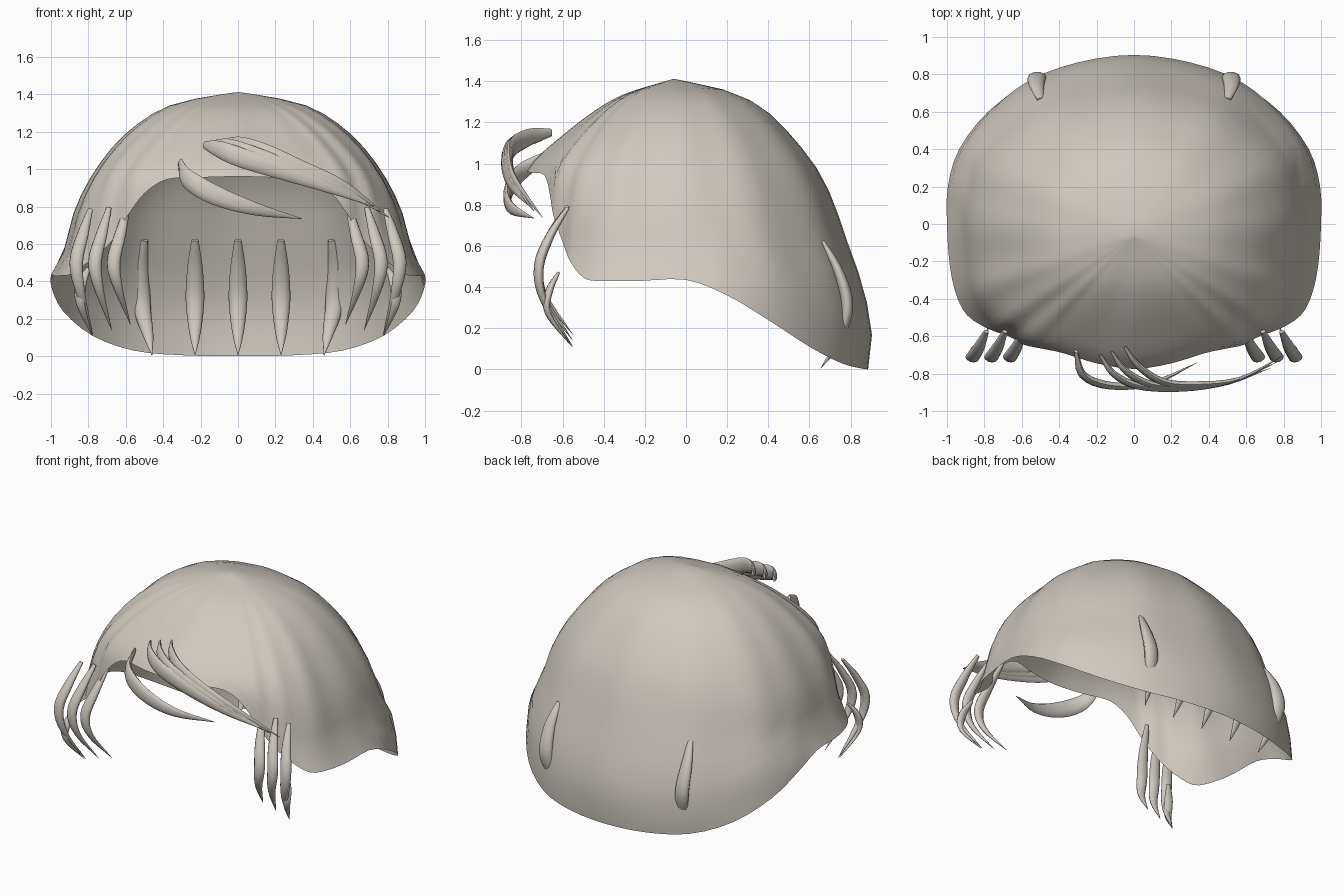
import bpy, math
from mathutils import Vector

if "Cube" in bpy.data.objects:
    bpy.data.objects.remove(bpy.data.objects["Cube"])

mat = bpy.data.materials.new("warm grey hair")
mat.diffuse_color = (0.62, 0.575, 0.52, 1)
mat.use_nodes = True
mat.node_tree.nodes["Principled BSDF"].inputs["Base Color"].default_value = mat.diffuse_color


def make(name, verts, faces, angle=60):
    me = bpy.data.meshes.new(name)
    me.from_pydata(verts, [], faces)
    me.materials.append(mat)
    ob = bpy.data.objects.new(name, me)
    bpy.context.collection.objects.link(ob)
    bpy.ops.object.select_all(action='DESELECT')
    ob.select_set(True)
    bpy.context.view_layer.objects.active = ob
    bpy.ops.object.shade_smooth_by_angle(angle=math.radians(angle))
    return ob


def spline(pts, steps=4, closed=False):
    # Catmull-Rom through the points
    pts = [Vector(p) for p in pts]
    if closed:
        q = [pts[-1]] + pts + pts[:2]
    else:
        q = [pts[0] * 2 - pts[1]] + pts + [pts[-1] * 2 - pts[-2]]
    out = []
    for i in range(1, len(q) - 2):
        for s in range(steps):
            t = s / steps
            a, b, c, d = q[i - 1:i + 3]
            out.append(.5 * (2 * b + (c - a) * t + (2 * a - 5 * b + 4 * c - d) * t * t
                             + (3 * b - a - 3 * c + d) * t ** 3))
    return out if closed else out + [pts[-1]]


# Hair cap: open shell, spokes run from the crown to the rim
rim = [(0, -.775, .96), (.2, -.745, .955), (.38, -.69, .945), (.5, -.665, .87),
       (.59, -.645, .75), (.67, -.6, .62), (.78, -.56, .52), (.89, -.49, .44),
       (.95, -.38, .43), (.985, -.22, .43), (1.0, 0, .435), (.995, .2, .36),
       (.935, .4, .24), (.78, .6, .11), (.56, .755, .03), (.3, .85, .005), (0, .885, 0)]
rim += [(-x, y, z) for x, y, z in rim[-2:0:-1]]
crown = Vector((0, -.06, 1.412))
# (radius, drop) of the dome towards the front, side and back
front = [(0, 0), (.24, .075), (.39, .165), (.54, .285), (.64, .375), (.7, .455), (.71, .6), (.7, 1.5)]
side = [(0, 0), (.2, .03), (.41, .09), (.61, .235), (.76, .42), (.865, .62), (.91, .78),
        (.94, .88), (1, .98), (1.02, 1.5)]
back = [(0, 0), (.27, .06), (.46, .165), (.66, .39), (.76, .57), (.83, .77), (.9, .96),
        (.955, 1.17), (.96, 1.28), (.94, 1.45)]
front, side, back = ([tuple(v)[:2] for v in spline([(r, h, 0) for r, h in p], 3)]
                     for p in (front, side, back))


def radius(profile, h):
    for (r0, h0), (r1, h1) in zip(profile, profile[1:]):
        if h <= h1:
            return r0 + (r1 - r0) * (h - h0) / max(h1 - h0, 1e-6)
    return profile[-1][0]


def dome(cx, cy, h):
    # rounded-square section through the dome at drop h
    f, e = (front, 2.5) if cy < 0 else (back, 2.2)
    return ((abs(cx) / radius(side, h)) ** e + (abs(cy) / radius(f, h)) ** e) ** (-1 / e)


STEPS, ROWS = 3, 14
verts, faces = [crown], []
edge = spline(rim, STEPS, True)
n = len(edge)
for i, p in enumerate(edge):
    d = p - crown
    flat = math.hypot(d.x, d.y)
    cx, cy = d.x / flat, d.y / flat
    fit = flat / dome(cx, cy, -d.z)
    for k in range(1, ROWS + 1):
        u = k / ROWS
        h = -d.z * u ** 1.7
        # shallow combed grooves
        groove = 1 + .009 * math.cos(math.pi * i / STEPS) * math.sin(math.pi * u)
        r = dome(cx, cy, h) * (1 + (fit - 1) * u) * groove
        verts.append(crown + Vector((cx * r, cy * r, -h)))
for i in range(n):
    a, b = 1 + i * ROWS, 1 + (i + 1) % n * ROWS
    faces.append((0, a, b))
    for k in range(ROWS - 1):
        faces.append((a + k, a + k + 1, b + k + 1, b + k))
make("hair_cap", verts, faces, 80)


def strand(name, pts, wide, width, thick, mirror=False, peak=.4):
    # flattened tapering lock with a blunt root and a pointed tip
    path, sides = spline(pts), 10
    m = len(path)
    for sx, suffix in ((1, "_right"), (-1, "_left")) if mirror else ((1, ""),):
        vs, fs = [], []
        for i, p in enumerate(path):
            t = (path[min(i + 1, m - 1)] - path[max(i - 1, 0)]).normalized()
            nrm = t.cross(Vector(wide)).normalized()
            w = nrm.cross(t)
            u = i / (m - 1)
            if u < peak:
                s = .38 + .62 * math.sin(u / peak * math.pi / 2)
            else:
                s = .03 + .97 * math.cos((u - peak) / (1 - peak) * math.pi / 2)
            for k in range(sides):
                a = 2 * math.pi * k / sides
                v = p + w * math.cos(a) * width * s + nrm * math.sin(a) * thick * s
                vs.append((v.x * sx, v.y, v.z))
        for i in range(m - 1):
            for k in range(sides):
                a, b = i * sides + k, i * sides + (k + 1) % sides
                f = (a, b, b + sides, a + sides)
                fs.append(f if sx > 0 else f[::-1])
        caps = [tuple(range(sides))[::-1], tuple(range((m - 1) * sides, m * sides))]
        fs += caps if sx > 0 else [c[::-1] for c in caps]
        make(name + suffix, vs, fs)


# Swept fringe locks
strand("short_fringe_lock", [(-.31, -.68, 1.04), (-.27, -.81, .95), (-.12, -.865, .86),
                             (.1, -.85, .785), (.34, -.74, .735)], (.25, 0, 1), .054, .022)
for i, (dx, dy, dz) in enumerate([(0, 0, 0), (.06, .02, .01), (.13, .045, .02)]):
    strand(f"long_fringe_lock_{i + 1}",
           [(-.18 + dx, -.7 + dy, 1.13 + dz), (-.11 + dx, -.8 + dy, 1.11 + dz),
            (.02 + dx, -.865 + dy * .5, 1.06 + dz), (.25 + dx * .6, -.88 + dy * .5, .985 + dz),
            (.5 + dx * .5, -.85 + dy * .5, .895 + dz * .7), (.73 + dx * .6, -.77 + dy * 1.6, .80 - dz * 3)],
           (.25, 0, 1), .052, .02)

# Hanging locks in front of the ears
for i, (x, z) in enumerate([(.59, .03), (.69, .015), (.79, 0)]):
    strand(f"ear_lock_{i + 1}",
           [(x, -.575, .785 + z * .5), (x + .04, -.66, .65), (x + .075, -.715, .5),
            (x + .05, -.69, .33 + z), (x - .015, -.55, .11 + z * 2)],
           (1, .2, 0), .037, .024, True, .45)
strand("small_ear_lock", [(.8, -.62, .47), (.84, -.665, .38), (.84, -.67, .27), (.78, -.555, .11)],
       (1, .2, 0), .03, .018, True)

# Nape locks at the back
for i, x in enumerate([0, .23, .5]):
    bow = .02 if x > .3 else 0
    strand(f"nape_lock_{i + 1}",
           [(x, .665, .62), (x + bow, .735, .49), (x + bow, .78, .35), (x + bow * .5, .775, .24),
            (x - bow, .725, .11), (x - bow * 2, .655, .005)],
           (1, 0, 0), .05, .03, x > 0, .45)
